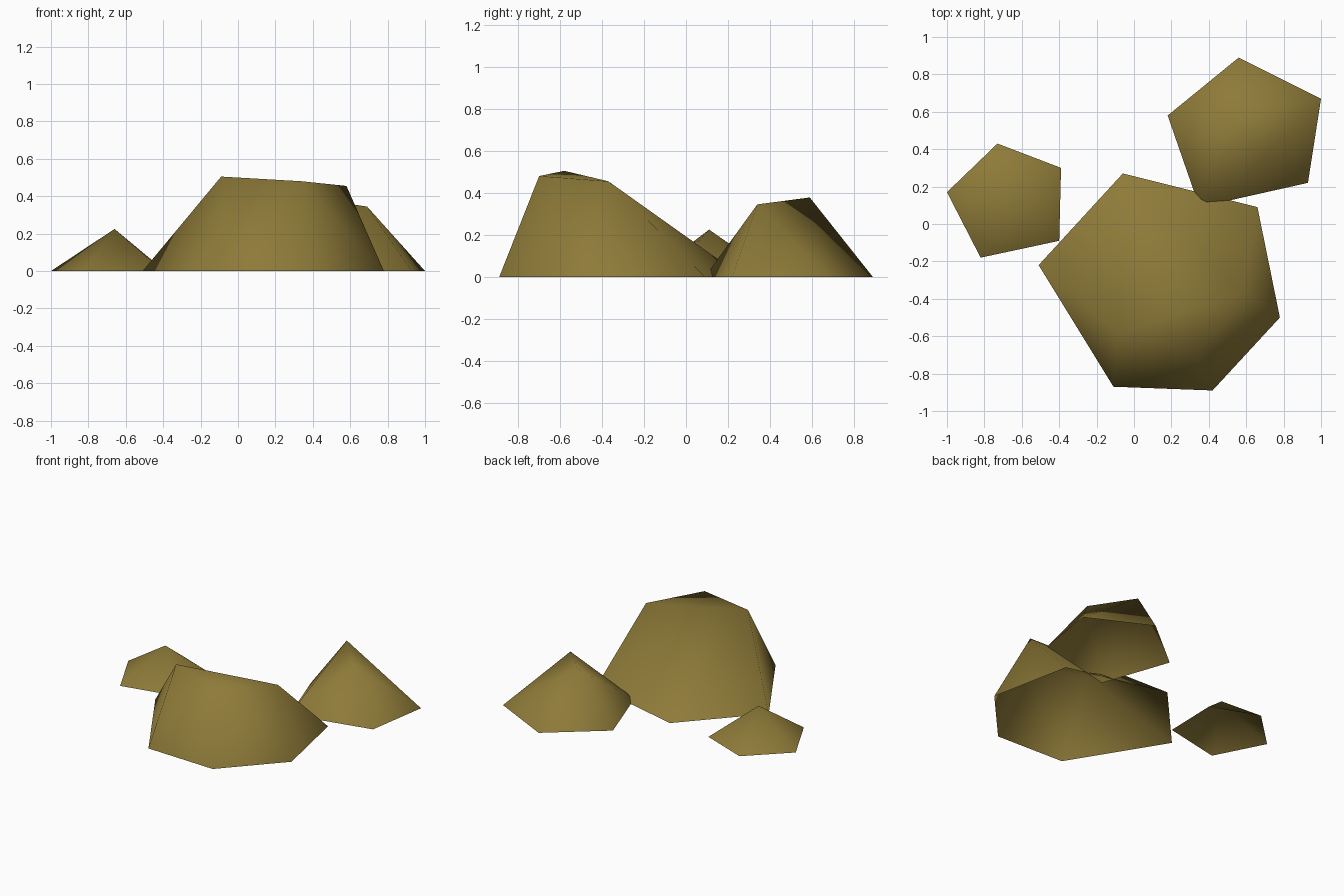
import bpy, bmesh

cube = bpy.data.objects.get("Cube")
if cube:
    bpy.data.objects.remove(cube, do_unlink=True)

# One earthy colour for all the rocks
stone = bpy.data.materials.new("ochre_stone")
stone.use_nodes = True
colour = (0.27, 0.195, 0.04, 1)
stone.diffuse_color = colour
bsdf = stone.node_tree.nodes["Principled BSDF"]
bsdf.inputs["Base Color"].default_value = colour
bsdf.inputs["Roughness"].default_value = 0.9


def rock(name, footprint, peaks):
    """Faceted hull from a ground outline up to its peaks, open underneath."""
    bm = bmesh.new()
    for x, y in footprint:
        bm.verts.new((x, y, 0))
    for p in peaks:
        bm.verts.new(p)
    bmesh.ops.convex_hull(bm, input=bm.verts[:])
    base = [f for f in bm.faces if all(v.co.z < 0.001 for v in f.verts)]
    bmesh.ops.recalc_face_normals(bm, faces=bm.faces[:])
    bmesh.ops.delete(bm, geom=base, context='FACES')
    for f in bm.faces:
        f.smooth = True
    mesh = bpy.data.meshes.new(name)
    bm.to_mesh(mesh)
    bm.free()
    mesh.materials.append(stone)
    obj = bpy.data.objects.new(name, mesh)
    bpy.context.collection.objects.link(obj)
    return obj


# Large flat-topped boulder
rock("large_rock",
     [(-0.06, 0.27), (0.66, 0.09), (0.78, -0.5), (0.42, -0.89), (-0.11, -0.87), (-0.51, -0.22)],
     [(-0.09, -0.58, 0.505), (0.34, -0.7, 0.48), (0.58, -0.37, 0.455)])

# Ridged rock behind it
rock("back_rock",
     [(0.56, 0.89), (1.0, 0.67), (0.93, 0.22), (0.35, 0.09), (0.18, 0.58)],
     [(0.69, 0.34, 0.345), (0.46, 0.59, 0.378)])

# Small pointed rock at the side
rock("small_rock",
     [(-1.0, 0.17), (-0.73, 0.43), (-0.39, 0.3), (-0.4, -0.09), (-0.82, -0.18)],
     [(-0.66, 0.11, 0.225)])
